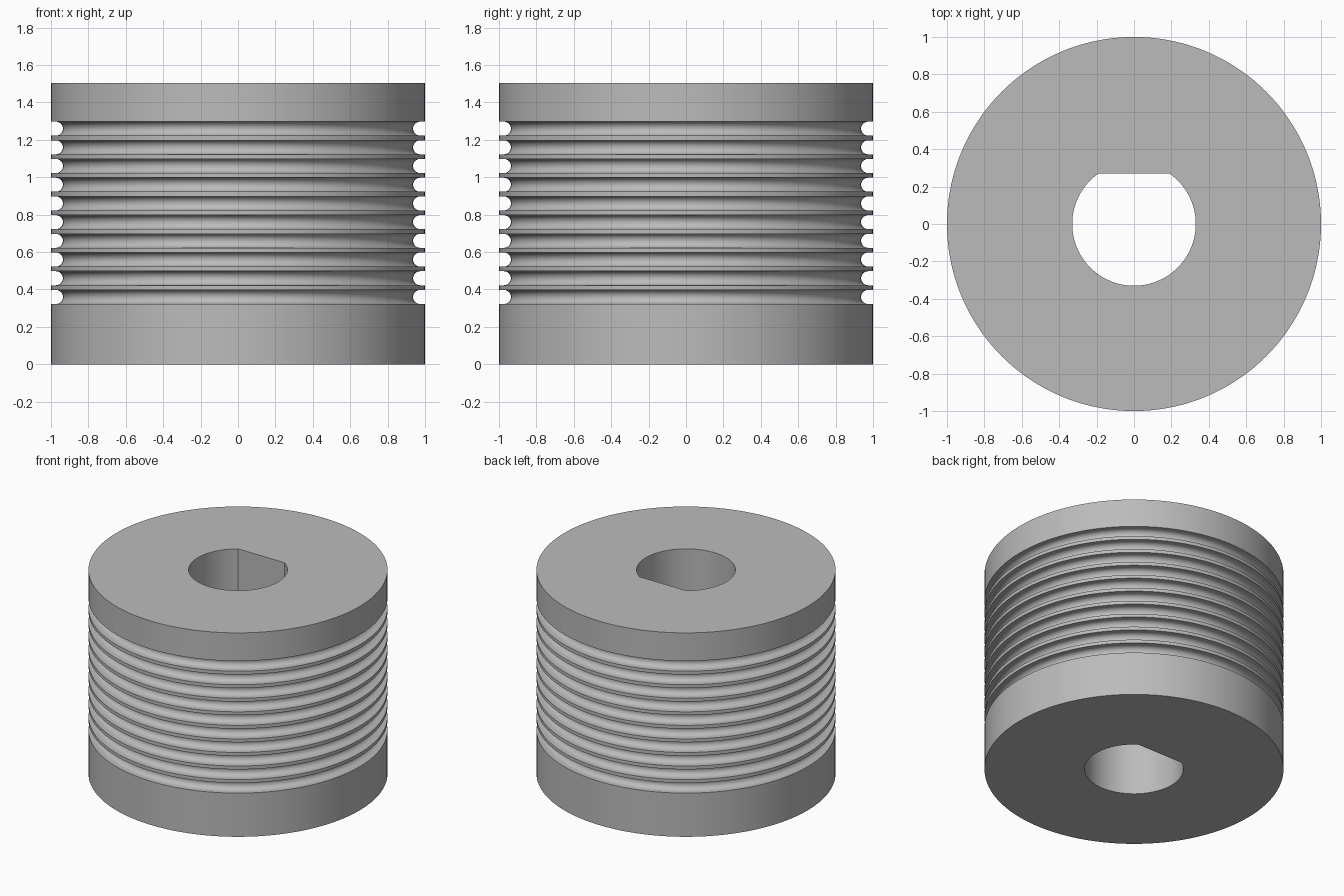
import bpy, bmesh, math

cube = bpy.data.objects.get("Cube")
if cube:
    bpy.data.objects.remove(cube, do_unlink=True)

HEIGHT, RADIUS = 1.505, 1.0
BORE, FLAT = 0.33, 0.27             # bore radius, distance of its flat side
GROOVES, PITCH, FIRST = 10, 0.1, 0.36
GROOVE_R, DEPTH, ARC = 0.0375, 0.064, 12
SEGMENTS = 144


def outer_profile():
    """Radius and height pairs up the grooved outside wall."""
    points = [(RADIUS, 0)]
    for i in range(GROOVES):
        z = FIRST + i * PITCH
        centre = RADIUS - DEPTH + GROOVE_R
        points.append((RADIUS, z - GROOVE_R))
        for k in range(ARC + 1):
            a = math.pi * (k / ARC - 0.5)
            points.append((centre - GROOVE_R * math.cos(a), z + GROOVE_R * math.sin(a)))
        points.append((RADIUS, z + GROOVE_R))
    return points + [(RADIUS, HEIGHT)]


def bore_radius(angle):
    """D-shaped bore: a circle cut by a flat on the back side."""
    s = math.sin(angle)
    return min(BORE, FLAT / s) if s > 0 else BORE


# Grooved drum with a D-shaped bore
bm = bmesh.new()
angles = [2 * math.pi * i / SEGMENTS for i in range(SEGMENTS)]


def ring(radius_at, z):
    return [bm.verts.new((radius_at(a) * math.cos(a), radius_at(a) * math.sin(a), z))
            for a in angles]


rings = [ring(lambda a, r=r: r, z) for r, z in outer_profile()]
rings += [ring(bore_radius, HEIGHT), ring(bore_radius, 0)]
for lower, upper in zip(rings, rings[1:] + rings[:1]):
    for i in range(SEGMENTS):
        j = (i + 1) % SEGMENTS
        bm.faces.new((lower[i], lower[j], upper[j], upper[i]))
bmesh.ops.recalc_face_normals(bm, faces=bm.faces)
mesh = bpy.data.meshes.new("grooved_drum")
bm.to_mesh(mesh)
bm.free()
drum = bpy.data.objects.new("grooved_drum", mesh)
bpy.context.collection.objects.link(drum)

# Plain grey material
grey = bpy.data.materials.new("plain_grey")
grey.use_nodes = True
colour = (0.5, 0.5, 0.5, 1)
grey.diffuse_color = colour
grey.node_tree.nodes["Principled BSDF"].inputs["Base Color"].default_value = colour
mesh.materials.append(grey)

# Smooth walls with sharp rims
bpy.ops.object.select_all(action="DESELECT")
drum.select_set(True)
bpy.context.view_layer.objects.active = drum
bpy.ops.object.shade_smooth_by_angle(angle=math.radians(30))
